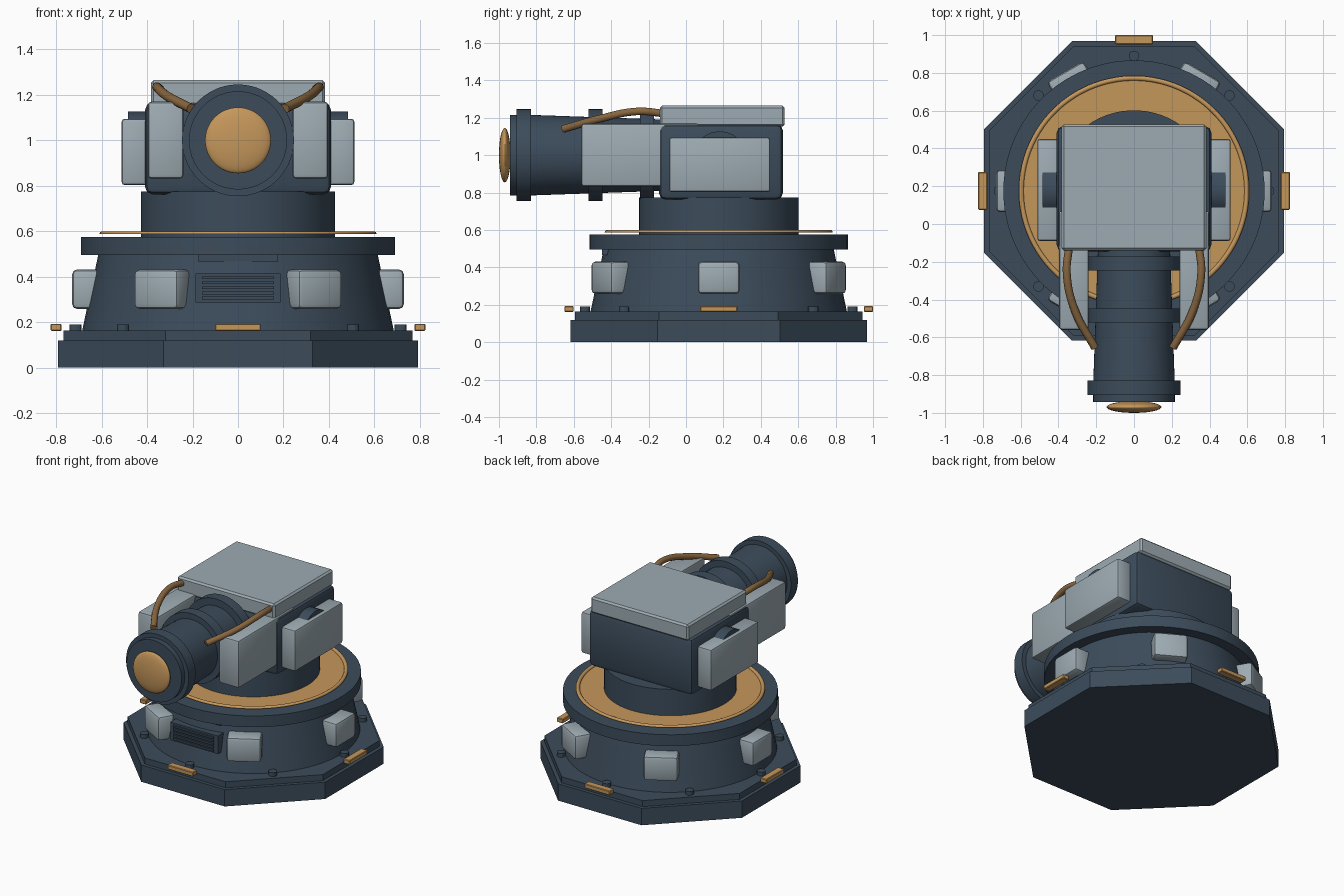
import bpy, bmesh, math
from mathutils import Matrix, Vector

if "Cube" in bpy.data.objects:
    bpy.data.objects.remove(bpy.data.objects["Cube"])

CY = 0.175  # y of the turret's turning axis


def material(name, rgb):
    m = bpy.data.materials.new(name)
    m.diffuse_color = (*rgb, 1)
    m.use_nodes = True
    m.node_tree.nodes["Principled BSDF"].inputs["Base Color"].default_value = m.diffuse_color
    return m


NAVY = material("dark slate blue", (0.045, 0.072, 0.105))
GREY = material("pale armour grey", (0.34, 0.41, 0.45))
GOLD = material("amber gold", (0.56, 0.31, 0.105))
BRONZE = material("cable bronze", (0.25, 0.135, 0.05))


def finish(bm, name, mat, smooth=True):
    bmesh.ops.recalc_face_normals(bm, faces=bm.faces)
    me = bpy.data.meshes.new(name)
    bm.to_mesh(me)
    bm.free()
    me.materials.append(mat)
    ob = bpy.data.objects.new(name, me)
    bpy.context.collection.objects.link(ob)
    if smooth:
        bpy.ops.object.select_all(action='DESELECT')
        ob.select_set(True)
        bpy.context.view_layer.objects.active = ob
        bpy.ops.object.shade_smooth_by_angle(angle=math.radians(30))
    return ob


def box(name, lo, hi, mat, bevel=0.0, segments=1, turn=0.0):
    """Box between two corners; turn spins it about the turret axis."""
    lo, hi = Vector(lo), Vector(hi)
    bm = bmesh.new()
    bmesh.ops.create_cube(bm, size=1, matrix=Matrix.Translation((lo + hi) / 2)
                          @ Matrix.Diagonal((*(hi - lo), 1)))
    if bevel:
        bmesh.ops.bevel(bm, geom=bm.edges[:], offset=bevel, segments=segments,
                        profile=0.5, affect='EDGES')
    if turn:
        axis = Vector((0, CY, 0))
        bmesh.ops.rotate(bm, verts=bm.verts, cent=axis,
                         matrix=Matrix.Rotation(turn, 3, 'Z'))
    return finish(bm, name, mat, segments > 1)


def lathe(name, profile, mat, place, sides=64):
    """Capped solid of revolution from (radius, height) points."""
    bm = bmesh.new()
    off = math.pi / sides
    rings = [[bm.verts.new((r * math.cos(off + math.tau * i / sides),
                            r * math.sin(off + math.tau * i / sides), h))
              for i in range(sides)] for r, h in profile]
    for a, b in zip(rings, rings[1:]):
        for i in range(sides):
            j = (i + 1) % sides
            bm.faces.new((a[i], a[j], b[j], b[i]))
    bm.faces.new(rings[0])
    bm.faces.new(rings[-1])
    bm.transform(place)
    return finish(bm, name, mat, sides > 8)


upright = Matrix.Translation((0, CY, 0))
forward = Matrix.Translation((0, 0, 1.0)) @ Matrix.Rotation(math.pi / 2, 4, 'X')

# Stepped octagonal base plate
k = 1 / math.cos(math.pi / 8)
lathe("base_plate", [(0.793 * k, 0), (0.793 * k, 0.12), (0.768 * k, 0.12),
                     (0.768 * k, 0.163)], NAVY, upright, 8)

# Tapered pedestal, flange and neck
lathe("pedestal", [(0.687, 0.16), (0.615, 0.5)], NAVY, upright)
lathe("flange", [(0.692, 0.495), (0.692, 0.575)], NAVY, upright)
lathe("neck", [(0.427, 0.57), (0.427, 0.775)], NAVY, upright)

# Gold bearing ring on the flange
R, r, n = 0.597, 0.013, 10
lathe("bearing_ring", [(R + r * math.cos(a), 0.587 + r * math.sin(a))
                       for a in [math.pi * (i / n) for i in range(n + 1)]],
      GOLD, upright, 96)

# Clips, bolts and armour pads around the pedestal
for i in range(4):
    box(f"base_clip_{i}", (0.776, CY - 0.1, 0.162), (0.825, CY + 0.1, 0.193),
        GOLD, 0.004, turn=i * math.pi / 2)
for i in range(8):
    a = i * math.pi / 4
    lathe(f"base_bolt_{i}", [(0.028, 0.155), (0.028, 0.19)], NAVY,
          upright @ Matrix.Translation((0.715 * math.cos(a), 0.715 * math.sin(a), 0)), 12)
for i in range(6):
    box(f"pedestal_pad_{i}", (0.59, CY - 0.112, 0.258), (0.73, CY + 0.112, 0.432),
        GREY, 0.022, 2, turn=i * math.pi / 3)

# Front vent with slats, and the small lip above it
vy = CY - 0.668
box("vent_frame", (-0.187, vy, 0.287), (0.187, vy + 0.1, 0.415), NAVY)
for i in range(5):
    z = 0.306 + i * 0.0225
    box(f"vent_slat_{i}", (-0.158, vy - 0.012, z - 0.006), (0.158, vy + 0.01, z + 0.006), NAVY)
box("vent_lip", (-0.175, CY - 0.625, 0.467), (0.175, CY - 0.5, 0.497), NAVY)

# Turret head and roof plate
box("head", (-0.41, -0.145, 0.762), (0.41, 0.518, 1.167), NAVY, 0.035, 2)
box("roof_plate", (-0.383, -0.14, 1.152), (0.383, 0.527, 1.265), GREY, 0.012)

# Parts mirrored on both sides of the head
for side, s in (("right", 1), ("left", -1)):
    def pair(name, lo, hi, bevel):
        xs = sorted((s * lo[0], s * hi[0]))
        box(f"{side}_{name}", (xs[0], *lo[1:]), (xs[1], *hi[1:]), GREY, bevel, 2)
    pair("side_plate", (0.395, -0.09, 0.803), (0.512, 0.45, 1.095), 0.014)
    pair("cheek_block", (0.24, -0.56, 0.832), (0.397, 0.07, 1.17), 0.016)
    lathe(f"{side}_pivot_hub", [(0.15, 0.38), (0.15, 0.485)], NAVY,
          Matrix.Translation((0, 0.18, 0.977)) @ Matrix.Rotation(s * math.pi / 2, 4, 'Y'), 32)

    # Cable from the roof plate to the barrel
    cu = bpy.data.curves.new(f"{side}_cable", 'CURVE')
    cu.dimensions = '3D'
    cu.bevel_depth = 0.021
    cu.bevel_resolution = 3
    cu.resolution_u = 8
    cu.use_fill_caps = True
    pts = [(0.342, -0.11, 1.222), (0.356, -0.26, 1.234),
           (0.312, -0.46, 1.195), (0.207, -0.655, 1.14)]
    sp = cu.splines.new('BEZIER')
    sp.bezier_points.add(len(pts) - 1)
    for p, co in zip(sp.bezier_points, pts):
        p.co = (s * co[0], co[1], co[2])
        p.handle_left_type = p.handle_right_type = 'AUTO'
    cu.materials.append(BRONZE)
    bpy.context.collection.objects.link(bpy.data.objects.new(f"{side}_cable", cu))

# Barrel with its end cap, collars and lens, pointing to the front
lathe("barrel", [(0.19, 0.1), (0.216, 0.84)], NAVY, forward)
lathe("barrel_cap", [(0.216, 0.9), (0.216, 0.942)], NAVY, forward)
for name, a, b in (("muzzle_collar", 0.828, 0.906), ("middle_collar", 0.447, 0.522),
                   ("rear_collar", 0.172, 0.247)):
    lathe(name, [(0.246, a), (0.246, b)], NAVY, forward)
bm = bmesh.new()
bmesh.ops.create_uvsphere(bm, u_segments=48, v_segments=24, radius=1,
                          matrix=Matrix.Translation((0, 0, 1.0)) @ Matrix.Translation((0, -0.969, 0))
                          @ Matrix.Diagonal((0.145, 0.031, 0.145, 1)))
finish(bm, "lens", GOLD)
